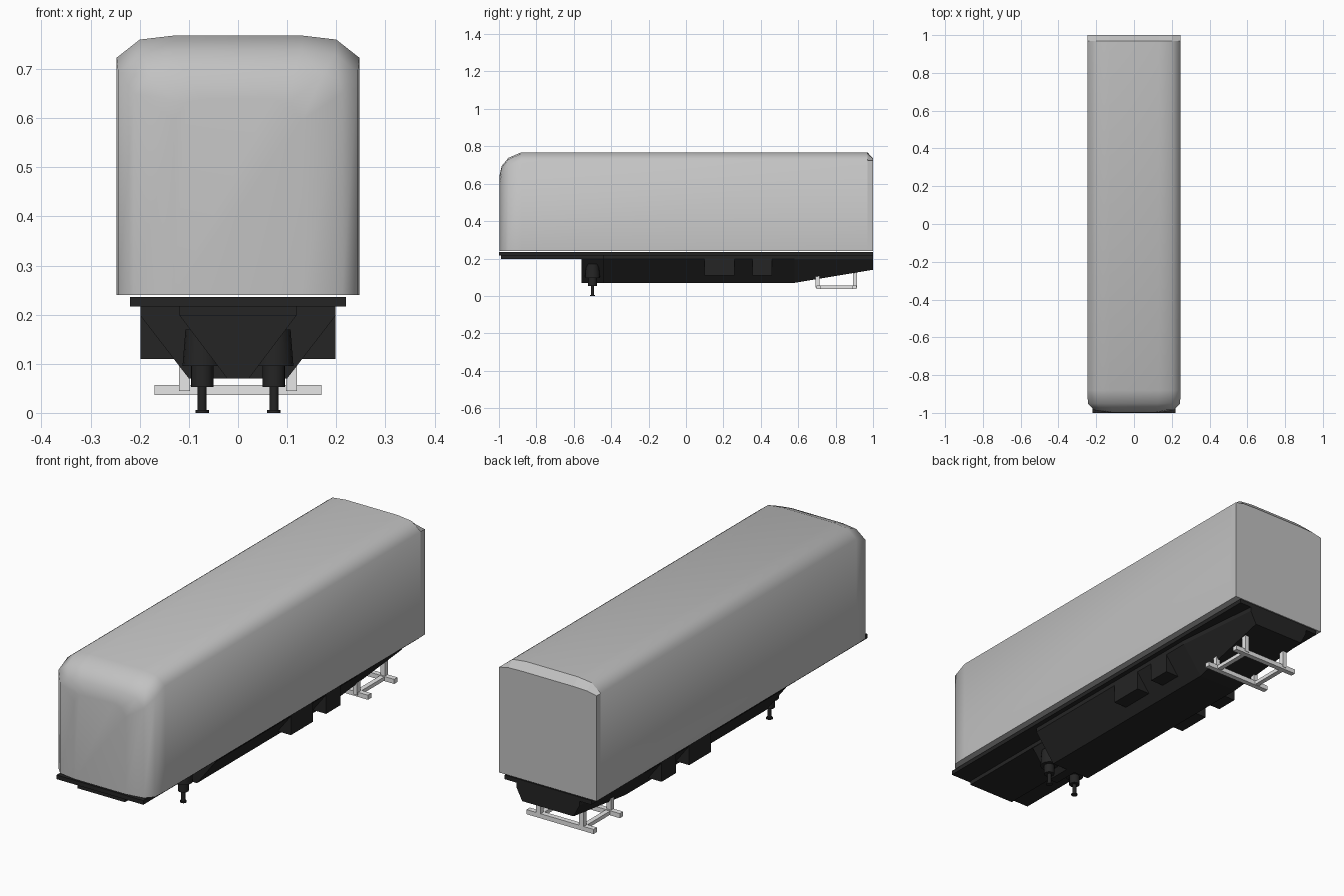
import bpy, bmesh

cube = bpy.data.objects.get("Cube")
if cube:
    bpy.data.objects.remove(cube, do_unlink=True)


def material(name, value):
    m = bpy.data.materials.new(name)
    m.use_nodes = True
    colour = (value, value, value, 1)
    m.diffuse_color = colour
    m.node_tree.nodes["Principled BSDF"].inputs["Base Color"].default_value = colour
    return m


GREY = material("body grey", 0.54)
BLACK = material("chassis black", 0.018)
LIGHT = material("bogie light grey", 0.8)


def finish(name, bm, mat):
    bmesh.ops.recalc_face_normals(bm, faces=bm.faces)
    mesh = bpy.data.meshes.new(name)
    bm.to_mesh(mesh)
    bm.free()
    mesh.materials.append(mat)
    ob = bpy.data.objects.new(name, mesh)
    bpy.context.scene.collection.objects.link(ob)
    return ob


def loft(name, sections, mat):
    """Join equal-length rings of (x, y, z) points and cap both ends."""
    bm = bmesh.new()
    rings = [[bm.verts.new(p) for p in s] for s in sections]
    n = len(rings[0])
    for a, b in zip(rings, rings[1:]):
        for i in range(n):
            j = (i + 1) % n
            bm.faces.new((a[i], a[j], b[j], b[i]))
    bm.faces.new(rings[0])
    bm.faces.new(rings[-1])
    return finish(name, bm, mat)


def box(name, x, y, z, mat):
    return loft(name, [[(x[0], v, z[0]), (x[1], v, z[0]), (x[1], v, z[1]), (x[0], v, z[1])]
                       for v in y], mat)


def lathe(name, x, y, profile, mat, sides=16):
    """Stack of cones given as (z, radius) steps."""
    bm = bmesh.new()
    for (z0, r0), (z1, r1) in profile:
        part = bmesh.ops.create_cone(bm, cap_ends=True, segments=sides,
                                     radius1=r0, radius2=r1, depth=z1 - z0)
        bmesh.ops.translate(bm, verts=part["verts"], vec=(x, y, (z0 + z1) / 2))
    ob = finish(name, bm, mat)
    for p in ob.data.polygons:
        p.use_smooth = abs(p.normal.z) < 0.9
    return ob


# Trailer body: arched roof, rounded nose, chamfered rear edge
def body_section(y, w, top, drop=0.045):
    half = [(w, 0.24), (w, top - drop), (w * 0.81, top - drop * 0.18), (w * 0.53, top)]
    return [(x, y, z) for x, z in half] + [(-x, y, z) for x, z in reversed(half)]


body = loft("trailer_body", [
    body_section(-0.998, 0.13, 0.64),
    body_section(-0.985, 0.212, 0.695),
    body_section(-0.95, 0.244, 0.738),
    body_section(-0.88, 0.247, 0.768),
    body_section(0.97, 0.247, 0.768),
    body_section(1.0, 0.247, 0.735, 0.012)], GREY)
for p in body.data.polygons:
    p.use_smooth = p.center.y < 0.975 and p.normal.z > -0.9

# Deck and front coupling plate
box("deck", (-0.22, 0.22), (-1, 1), (0.217, 0.236), BLACK)
box("front_plate", (-0.12, 0.12), (-0.99, -0.4), (0.198, 0.22), BLACK)


# Aerodynamic underbody with a narrow keel between the legs
def hull_section(y, top, bottom, z):
    return [(top, y, 0.22), (top, y, 0.197), (bottom, y, z),
            (-bottom, y, z), (-top, y, 0.197), (-top, y, 0.22)]


loft("keel", [hull_section(y, 0.118, 0.022, 0.07) for y in (-0.56, -0.4)], BLACK)
loft("underbody", [
    hull_section(-0.44, 0.198, 0.1, 0.07),
    hull_section(0.58, 0.198, 0.1, 0.07),
    hull_section(1.0, 0.16, 0.13, 0.14)], BLACK)

for side, s in (("left", 1), ("right", -1)):
    # Side equipment boxes
    for label, y in (("front", (0.1, 0.26)), ("rear", (0.355, 0.46))):
        box(f"{side}_{label}_box", sorted((s * 0.09, s * 0.198)), y, (0.11, 0.22), BLACK)

    # Landing leg: housing, collar, post and foot
    lathe(f"{side}_landing_leg", s * 0.073, -0.5, [
        ((0.095, 0.04), (0.17, 0.034)),
        ((0.053, 0.023), (0.097, 0.023)),
        ((0.004, 0.009), (0.055, 0.009)),
        ((0, 0.014), (0.006, 0.014))], BLACK)

    # Bogie side rail and hangers
    rail = sorted((s * 0.098, s * 0.12))
    box(f"{side}_bogie_rail", rail, (0.71, 0.9), (0.038, 0.055), LIGHT)
    for label, y, top in (("front", 0.7, 0.11), ("rear", 0.9, 0.15)):
        box(f"{side}_{label}_hanger", rail, (y - 0.008, y + 0.014), (0.045, top), LIGHT)

# Bogie axles
for label, y in (("front", 0.71), ("rear", 0.9)):
    box(f"{label}_axle", (-0.17, 0.17), (y - 0.012, y + 0.012), (0.036, 0.057), LIGHT)
